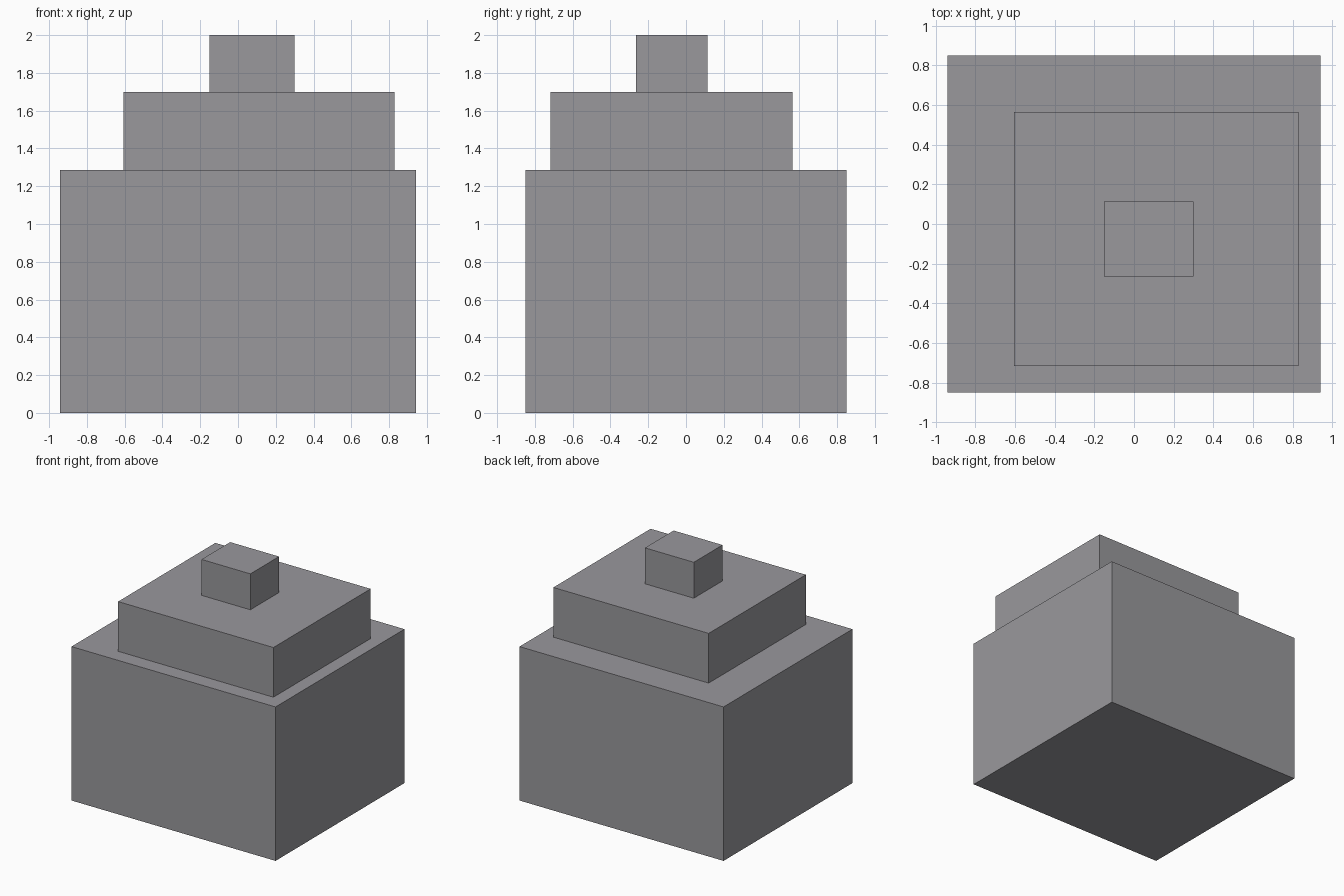
import bpy
from mathutils import Matrix

if "Cube" in bpy.data.objects:
    bpy.data.objects.remove(bpy.data.objects["Cube"])

# Dark grey finish shared by all tiers
grey = bpy.data.materials.new("dark_grey")
grey.diffuse_color = (0.32, 0.315, 0.335, 1)
grey.use_nodes = True
grey.node_tree.nodes["Principled BSDF"].inputs["Base Color"].default_value = grey.diffuse_color


def box(name, *ranges):
    """Axis-aligned box from x, y and z (min, max) ranges."""
    bpy.ops.mesh.primitive_cube_add(size=1)
    ob = bpy.context.object
    ob.name = name
    ob.data.transform(
        Matrix.Translation([(a + b) / 2 for a, b in ranges])
        @ Matrix.Diagonal([b - a for a, b in ranges] + [1]))
    ob.data.materials.append(grey)
    return ob


# Three stacked, slightly off-centre tiers
box("base_tier", (-0.942, 0.942), (-0.85, 0.85), (0, 1.285))
box("middle_tier", (-0.605, 0.829), (-0.717, 0.565), (1.285, 1.70))
box("top_tier", (-0.152, 0.299), (-0.264, 0.114), (1.70, 2.0))
